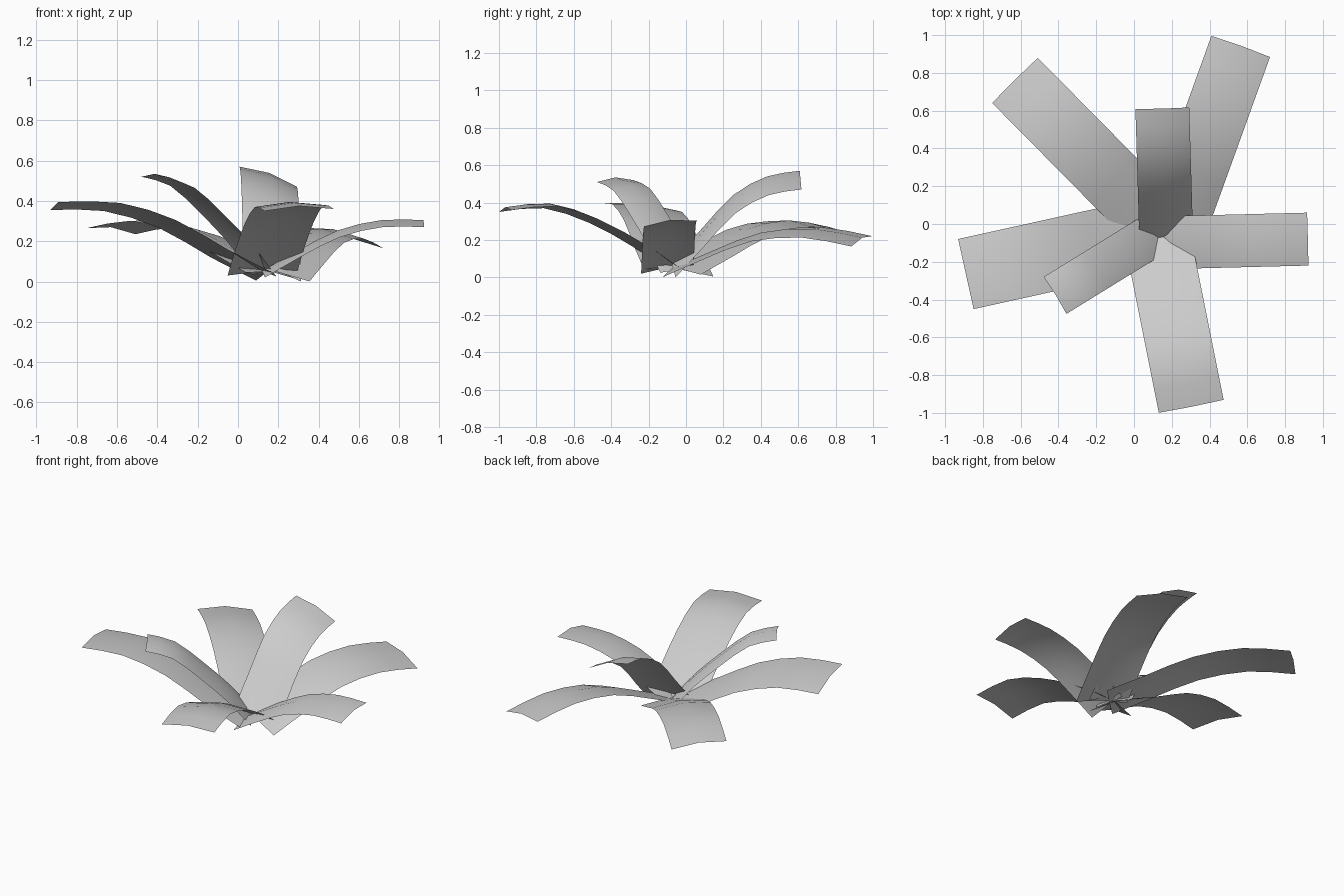
import bpy
import bmesh
from mathutils import Vector

default_cube = bpy.data.objects.get("Cube")
if default_cube:
    bpy.data.objects.remove(default_cube, do_unlink=True)

# One pale grey material shared by every leaf
leaf_material = bpy.data.materials.new("pale_grey_leaf")
leaf_material.use_nodes = True
grey = (0.6, 0.6, 0.6, 1)
leaf_material.diffuse_color = grey
leaf_material.node_tree.nodes["Principled BSDF"].inputs["Base Color"].default_value = grey

# Share of the leaf length reached by each control point, from root to tip
CONTROL_POSITIONS = (0, 0.22, 0.47, 0.74, 1)
CAMBER = 0.02  # rise of the midrib above the leaf edges


def smooth_path(points):
    """Add a rounded halfway point between each pair of control points."""
    padded = [2 * points[0] - points[1], *points, 2 * points[-1] - points[-2]]
    path = [points[0]]
    for before, start, end, after in zip(padded, padded[1:], padded[2:], padded[3:]):
        path.append((9 * (start + end) - before - after) / 16)
        path.append(end)
    return path


def make_leaf(name, root, tip, width, tilt, heights):
    """Arched strip of constant width; tilt lifts its left edge over its right one."""
    root, tip = Vector(root), Vector(tip)
    direction = (tip - root).normalized()
    left = Vector((-direction.y * width, direction.x * width, tilt)) / 2
    path = smooth_path([Vector((*root.lerp(tip, position), height))
                        for position, height in zip(CONTROL_POSITIONS, heights)])
    bm = bmesh.new()
    rows = []
    for i, centre in enumerate(path):
        tangent = path[min(i + 1, len(path) - 1)] - path[max(i - 1, 0)]
        midrib = centre + tangent.cross(left).normalized() * CAMBER
        rows.append([bm.verts.new(p) for p in (centre + left, midrib, centre - left)])
    for inner, outer in zip(rows, rows[1:]):
        for a, b in ((0, 1), (1, 2)):
            bm.faces.new((inner[a], inner[b], outer[b], outer[a])).smooth = True
    mesh = bpy.data.meshes.new(name)
    bm.to_mesh(mesh)
    bm.free()
    mesh.materials.append(leaf_material)
    bpy.context.scene.collection.objects.link(bpy.data.objects.new(name, mesh))


# Long low leaves spreading around the crown
make_leaf("front_leaf", root=(0.12, -0.05), tip=(0.303, -0.965), width=0.35, tilt=0.01,
          heights=(0.035, 0.17, 0.295, 0.375, 0.355))
make_leaf("left_leaf", root=(0.13, -0.1), tip=(0.92, -0.08), width=0.28, tilt=0.03,
          heights=(0.035, 0.135, 0.235, 0.285, 0.285))
make_leaf("back_left_leaf", root=(0.2, -0.07), tip=(0.565, 0.94), width=0.33, tilt=0.055,
          heights=(0.028, 0.125, 0.22, 0.24, 0.193))
make_leaf("back_right_leaf", root=(0.16, -0.04), tip=(-0.63, 0.76), width=0.34, tilt=0.03,
          heights=(0.03, 0.13, 0.24, 0.285, 0.25))
make_leaf("right_leaf", root=(0.13, -0.04), tip=(-0.89, -0.265), width=0.38, tilt=0.04,
          heights=(0.025, 0.14, 0.285, 0.37, 0.375))

# Shorter upright leaves in the middle
make_leaf("upright_front_right_leaf", root=(0.13, -0.04), tip=(-0.418, -0.378), width=0.23,
          tilt=-0.01, heights=(0.03, 0.19, 0.335, 0.47, 0.515))
make_leaf("upright_back_leaf", root=(0.17, -0.06), tip=(0.15, 0.613), width=0.285,
          tilt=0.1, heights=(0.05, 0.21, 0.39, 0.49, 0.52))
